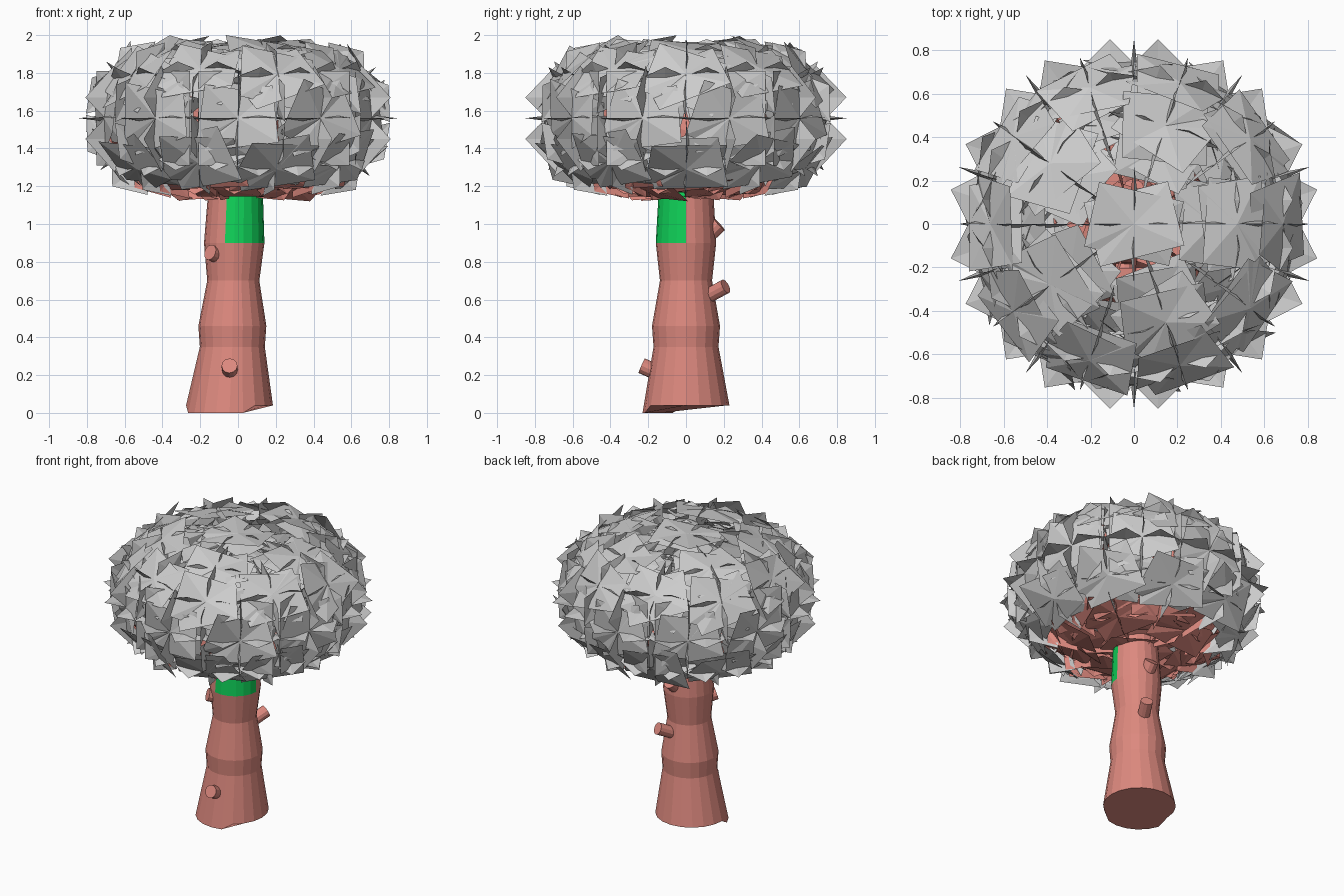
import bpy, bmesh, math, random
from mathutils import Vector

if "Cube" in bpy.data.objects:
    bpy.data.objects.remove(bpy.data.objects["Cube"])
random.seed(4)

def material(name, col):
    m = bpy.data.materials.new(name)
    m.diffuse_color = (*col, 1)
    m.use_nodes = True
    m.node_tree.nodes["Principled BSDF"].inputs["Base Color"].default_value = m.diffuse_color
    return m

BARK = material("bark", (0.72, 0.25, 0.21))
MOSS = material("moss", (0.005, 0.65, 0.1))

def finish(name, bm, mats=()):
    me = bpy.data.meshes.new(name)
    bm.to_mesh(me)
    bm.free()
    for m in mats:
        me.materials.append(m)
    ob = bpy.data.objects.new(name, me)
    bpy.context.collection.objects.link(ob)
    return ob

# Trunk: stacked rings (z, centre x, radius), green patch on the upper front right
SIDES = 20
PROFILE = [(0.025, -0.045, 0.23), (0.35, -0.03, 0.172), (0.46, -0.03, 0.18),
           (0.70, -0.025, 0.138), (0.90, -0.02, 0.16), (1.22, -0.012, 0.142)]
bm = bmesh.new()
rings = []
for i, (z, cx, r) in enumerate(PROFILE):
    ring = []
    for k in range(SIDES):
        a = 2 * math.pi * k / SIDES
        dz = 0.0
        if i == 0:   # uneven foot
            dz = -0.025 if math.sin(a) < -0.3 and math.cos(a) < 0.35 else 0.015
        ring.append(bm.verts.new((cx + r * math.cos(a), r * math.sin(a), z + dz)))
    rings.append(ring)
for i in range(len(rings) - 1):
    for k in range(SIDES):
        n = (k + 1) % SIDES
        f = bm.faces.new((rings[i][k], rings[i][n], rings[i + 1][n], rings[i + 1][k]))
        f.material_index = int(i == 4 and k >= 14)
bm.faces.new(rings[0][::-1])
bm.faces.new(rings[-1])
finish("trunk", bm, (BARK, MOSS))

# Cut branch stubs: start, end
def stub(name, a, b, r=0.042):
    a, b = Vector(a), Vector(b)
    bpy.ops.mesh.primitive_cylinder_add(vertices=12, radius=r, depth=(b - a).length,
                                        location=(a + b) / 2)
    ob = bpy.context.object
    ob.name = name
    ob.rotation_euler = (b - a).to_track_quat('Z', 'Y').to_euler()
    ob.data.materials.append(BARK)

stub("front_stub", (-0.04, -0.10, 0.19), (-0.045, -0.235, 0.25))
stub("left_stub", (-0.08, -0.05, 0.82), (-0.148, -0.12, 0.85))
stub("back_stub_low", (0.0, 0.08, 0.60), (0.07, 0.21, 0.67), 0.04)
stub("back_stub_high", (-0.01, 0.10, 0.93), (0.0, 0.175, 1.0), 0.045)

# Foliage: clusters of crossed leaf cards on the points of a flattened sphere
CZ = 1.56

def card(bm, c, u, v, bulge):
    """Square card folded around its centre."""
    mid = bm.verts.new(c + bulge)
    cs = [bm.verts.new(c + u * i + v * j) for i, j in ((-1, -1), (1, -1), (1, 1), (-1, 1))]
    for k in range(4):
        bm.faces.new((mid, cs[k], cs[(k + 1) % 4]))

def cluster(bm, p, n, size):
    t = Vector((0, 0, 1)).cross(n)
    t = t.normalized() if t.length > 0.01 else Vector((1, 0, 0))
    b = n.cross(t)
    out = n * size * (1.0 - 0.5 * abs(n.z))
    # two turned surface cards
    for s in (-1, 1):
        w = s * random.uniform(0.1, 0.35)
        u = t * math.cos(w) + b * math.sin(w)
        v = b * math.cos(w) - t * math.sin(w)
        tilt = n * s * random.uniform(0.01, 0.04)
        card(bm, p + n * 0.02, u * size * 1.25 + tilt, v * size * 0.95 - tilt, n * 0.035)
    # upright cards that stick out in pairs of tips
    for side in (t, b):
        other = b if side is t else t
        for s in (-1, 1):
            card(bm, p + side * s * 0.11, (out + side * size) * 0.5,
                 (out - side * size) * 0.5, other * 0.02 * s)

def flatten(bm, lo, hi, knee=0.2):
    """Squash top and bottom into a drum shape ending at lo and hi."""
    for sign, lim in ((1, hi - CZ), (-1, CZ - lo)):
        side = [v for v in bm.verts if (v.co.z - CZ) * sign > knee]
        if not side:
            continue
        top = max((v.co.z - CZ) * sign for v in side)
        for v in side:
            d = (v.co.z - CZ) * sign - knee
            f = d / (top - knee)
            v.co.z = CZ + sign * (knee + (lim - knee) * (1.35 * f - 0.35 * f * f))

def foliage(name, rad, height, size, keep, lo, hi, mats=()):
    src = bmesh.new()
    bmesh.ops.create_icosphere(src, subdivisions=2, radius=1)
    bm = bmesh.new()
    for vert in src.verts:
        d = vert.co.normalized()
        if not keep(d.z):
            continue
        r = math.hypot(d.x, d.y)
        k = rad * r ** 0.65 / r if r > 0.01 else 0
        p = Vector((d.x * k, d.y * k, CZ + height * math.copysign(abs(d.z) ** 0.75, d.z)))
        n = Vector((d.x, d.y, d.z * 1.5)).normalized()
        cluster(bm, p, n, size)
    src.free()
    flatten(bm, lo, hi)
    return finish(name, bm, mats)

foliage("leaves", 0.69, 0.36, 0.16, lambda z: z > -0.7, 1.15, 2.0)
foliage("inner_leaves", 0.52, 0.28, 0.15, lambda z: z > -0.2, 1.2, 1.93)
foliage("under_leaves", 0.56, 0.34, 0.165, lambda z: z < 0.1, 1.12, 1.8, (BARK,))

# Large standing leaf plates in a five-fold ring
bm = bmesh.new()
for k in range(5):
    for ang, dist, half in ((0, 0.62, 0.42), (18, 0.45, 0.4)):
        a = math.radians(ang + 72 * k)
        n = Vector((math.cos(a), math.sin(a), 0))
        t = Vector((-n.y, n.x, 0))
        card(bm, n * dist + Vector((0, 0, CZ)), t * half, Vector((0, 0, 0.25)), n * 0.03)
finish("standing_leaves", bm)
